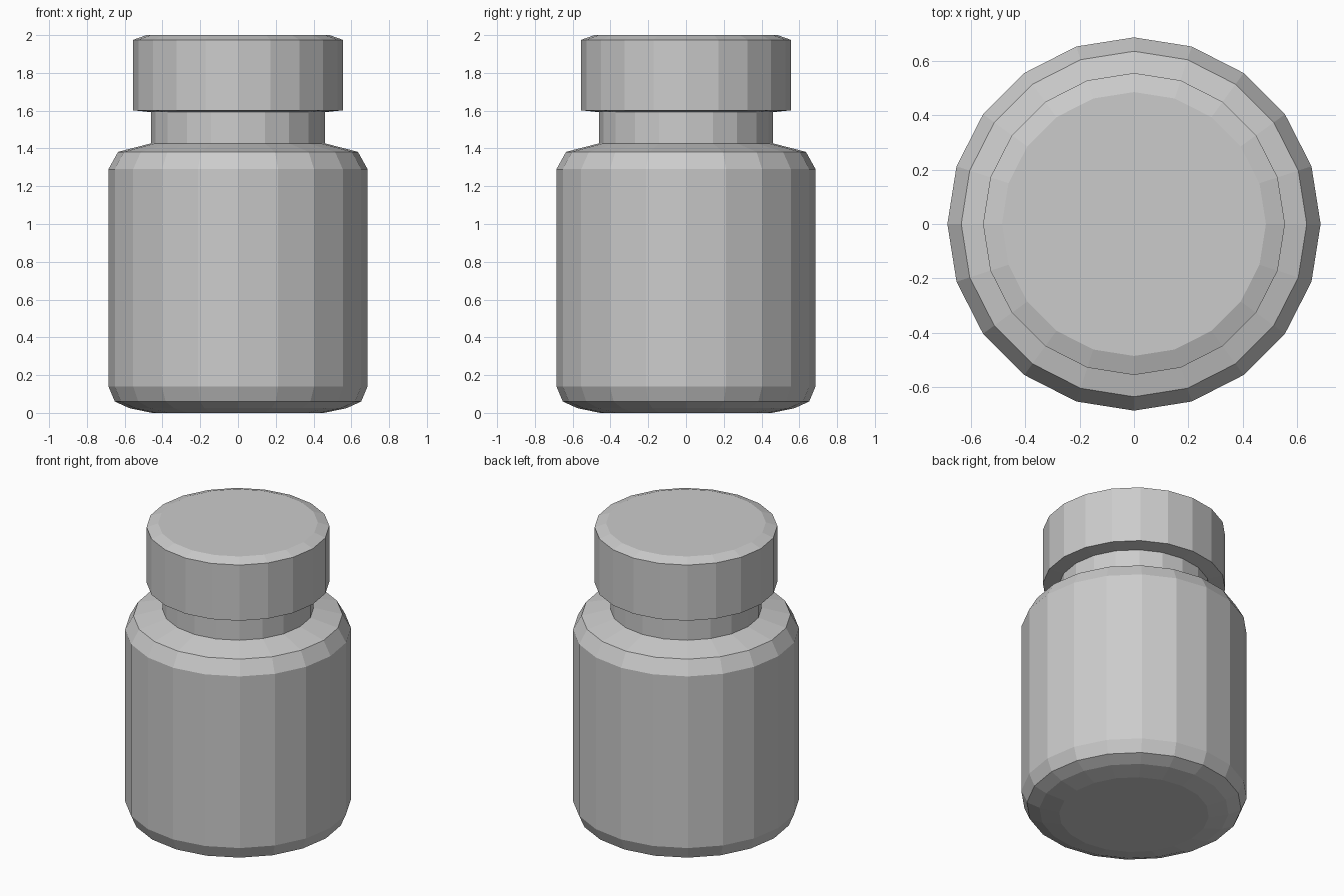
import bpy, bmesh, math

if "Cube" in bpy.data.objects:
    bpy.data.objects.remove(bpy.data.objects["Cube"])

SIDES = 20


def lathe(name, profile, cap_bottom=False, cap_top=False):
    """Revolve (radius, height) points around z into a flat-shaded part."""
    bm = bmesh.new()
    rings = []
    for r, z in profile:
        rings.append([bm.verts.new((r * math.cos(2 * math.pi * i / SIDES),
                                    r * math.sin(2 * math.pi * i / SIDES), z))
                      for i in range(SIDES)])
    for low, high in zip(rings, rings[1:]):
        for i in range(SIDES):
            j = (i + 1) % SIDES
            bm.faces.new((low[i], low[j], high[j], high[i]))
    if cap_bottom:
        bm.faces.new(rings[0][::-1])
    if cap_top:
        bm.faces.new(rings[-1])
    mesh = bpy.data.meshes.new(name)
    bm.to_mesh(mesh)
    bm.free()
    obj = bpy.data.objects.new(name, mesh)
    bpy.context.collection.objects.link(obj)
    return obj


# Bottle: rounded base, straight wall, sloped shoulder and neck
lathe("bottle_body", [(0.455, 0.0), (0.575, 0.025), (0.652, 0.06), (0.686, 0.14),
                      (0.686, 1.29), (0.635, 1.382), (0.46, 1.427), (0.46, 1.592)],
      cap_bottom=True)

# Lid: underside lip meeting the neck, straight wall, chamfered top
lathe("lid", [(0.46, 1.592), (0.555, 1.602), (0.555, 1.975), (0.485, 2.0)],
      cap_top=True)
